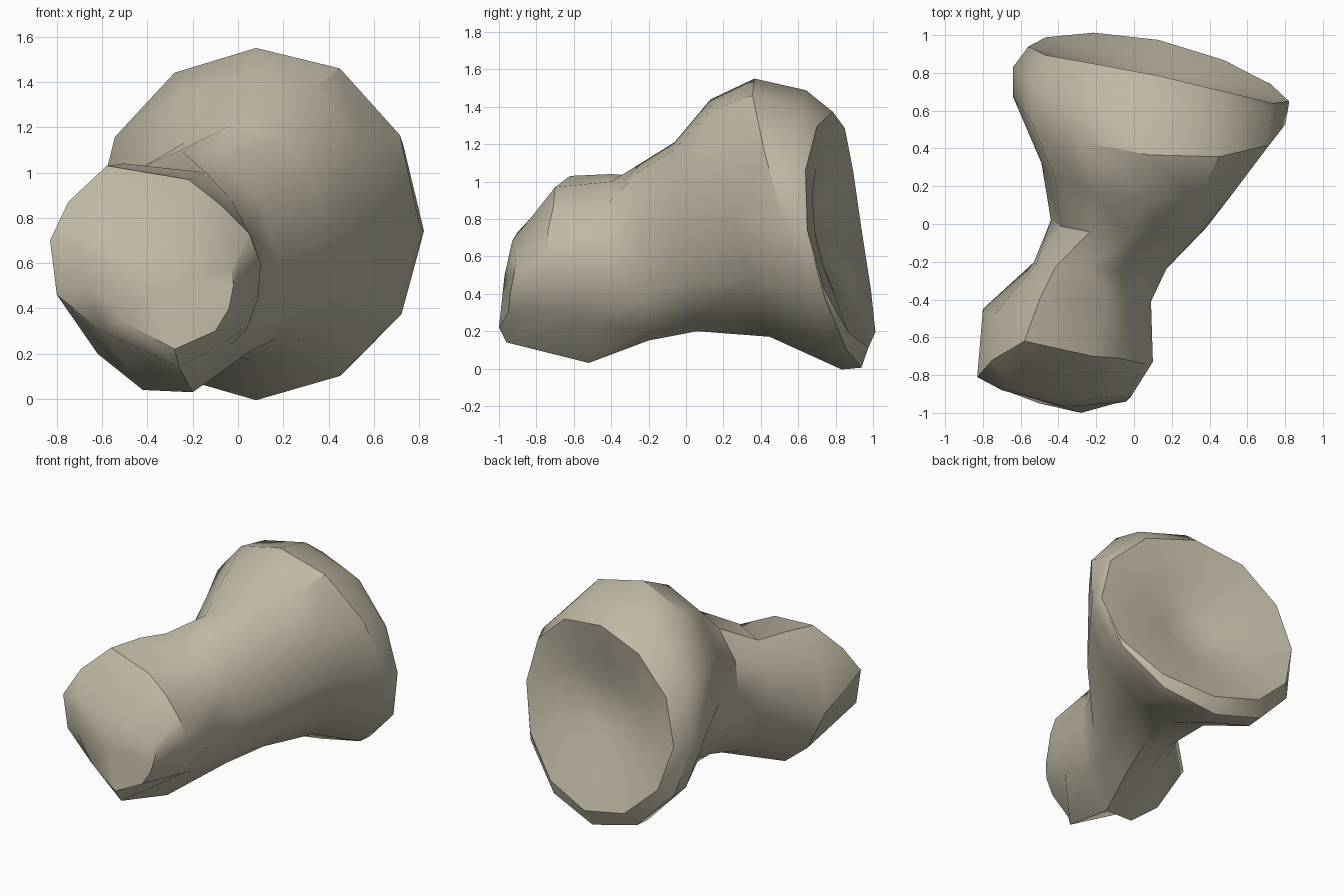
import bpy, bmesh
from math import sin, cos, tau, radians

cube = bpy.data.objects.get("Cube")
if cube:
    bpy.data.objects.remove(cube, do_unlink=True)

SIDES = 12

# Bone material
bone = bpy.data.materials.new("pale bone")
bone.use_nodes = True
tone = (0.52, 0.48, 0.37, 1)
bone.diffuse_color = tone
bone.node_tree.nodes["Principled BSDF"].inputs["Base Color"].default_value = tone

# Knob outlines, anticlockwise from the model's left side
knob_face = [
    (-.02, -.92, .5), (-.03, -.91, .58), (-.14, -.92, .64), (-.25, -.93, .68),
    (-.5, -.9, .73), (-.66, -.88, .75), (-.7, -.88, .66), (-.66, -.89, .5),
    (-.5, -.95, .34), (-.28, -1, .22), (-.1, -.95, .3), (-.04, -.94, .4),
]
knob_edge = [
    (.1, -.73, .6), (.05, -.74, .73), (-.08, -.71, .86), (-.22, -.7, .97),
    (-.58, -.62, 1.03), (-.75, -.72, .87), (-.83, -.81, .7), (-.8, -.8, .46),
    (-.6, -.84, .3), (-.26, -.96, .14), (.04, -.66, .31), (.09, -.7, .45),
]
knob_back = [
    (.09, -.41, .62), (.05, -.44, .74), (-.03, -.42, .88), (-.14, -.4, 1),
    (-.5, -.4, 1.04), (-.75, -.49, .8), (-.8, -.45, .52), (-.62, -.5, .2),
    (-.42, -.53, .04), (-.2, -.52, .03), (-.03, -.5, .24), (.08, -.42, .45),
]

# Cross-sections: centre x, y, z, radius x, radius z,
# lean over x, lean over z, shear, bow across x, ridge on the upper left
sections = [
    (-.18, -.22, .62, .35, .47, -.05, -.05, -.15, 0, .08),  # waist
    (-.03, .00, .70, .41, .50, -.05, -.12, 0, 0, .09),
    (.05, .29, .80, .54, .63, -.06, -.25, 0, 0, .06),     # flare
    (.08, .60, .77, .72, .775, -.10, -.30, 0, 0, .03),    # widest
    (.09, .79, .745, .73, .74, -.13, -.20, 0, -.1, .02),  # rim band
    (.13, .88, .74, .69, .63, -.21, -.15, 0, -.18, .02),  # socket rim
    (.12, .79, .74, .42, .38, -.20, -.15, 0, -.1, 0),     # socket slope
    (.12, .70, .74, .18, .17, -.20, -.15, 0, 0, 0),       # socket pit
]


def section_points(cx, cy, cz, rx, rz, lean_x, lean_z, shear, bow, ridge):
    points = []
    for i in range(SIDES):
        a = tau * i / SIDES
        swell = 1 + ridge * max(0, cos(a - tau / 7)) ** 6
        dz = rz * sin(a) * swell
        dx = rx * cos(a) * swell + shear * dz
        dy = lean_x * dx + lean_z * dz + bow * dx * dx
        points.append((cx + dx, cy + dy, cz + dz))
    return points


def close_end(bm, ring, tip):
    centre = bm.verts.new(tip)
    for a, b in zip(ring, ring[1:] + ring[:1]):
        bm.faces.new((a, b, centre))


# Skin the outlines and close both ends
bm = bmesh.new()
outlines = [knob_face, knob_edge, knob_back] + [section_points(*s) for s in sections]
rings = [[bm.verts.new(p) for p in outline] for outline in outlines]
for lower, upper in zip(rings, rings[1:]):
    for i in range(SIDES):
        j = (i + 1) % SIDES
        bm.faces.new((lower[i], lower[j], upper[j], upper[i]))
close_end(bm, rings[0], (-.36, -.97, .5))
close_end(bm, rings[-1], (.12, .68, .74))
bmesh.ops.recalc_face_normals(bm, faces=bm.faces)

mesh = bpy.data.meshes.new("vertebra_body")
bm.to_mesh(mesh)
bm.free()
mesh.materials.append(bone)
body = bpy.data.objects.new("vertebra_body", mesh)
bpy.context.collection.objects.link(body)

# Soft shading with crisp rims
bpy.ops.object.select_all(action="DESELECT")
body.select_set(True)
bpy.context.view_layer.objects.active = body
bpy.ops.object.shade_smooth_by_angle(angle=radians(35))
